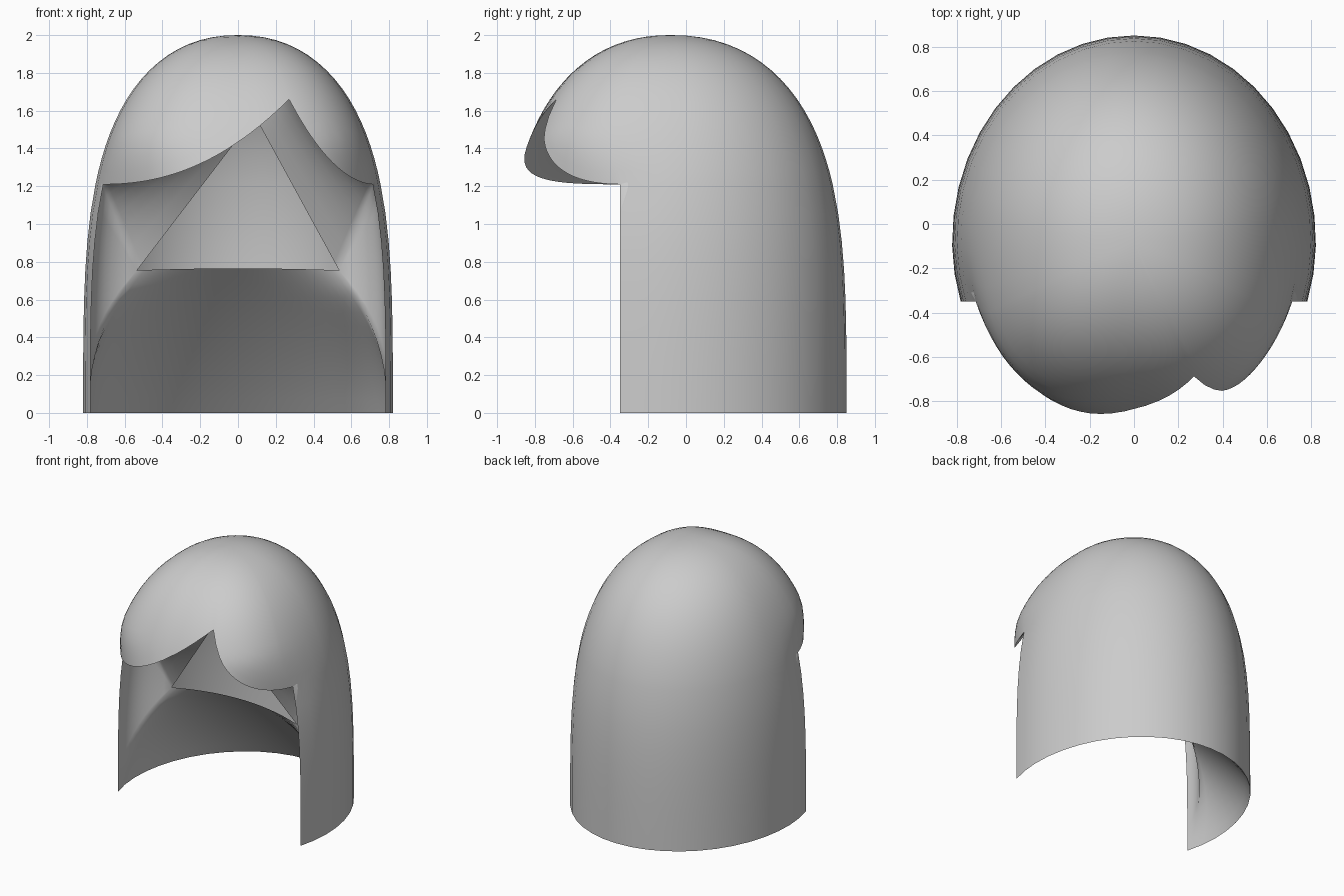
import bpy, bmesh
from math import sin, cos, asin, acos, pi, copysign
from mathutils import Vector

if "Cube" in bpy.data.objects:
    bpy.data.objects.remove(bpy.data.objects["Cube"])

TOP, BROW = 2.0, 1.21                 # crown, lower fringe line
CY, CUT = -0.08, 0.27                 # dome axis, distance from it to the side cut
WIDTH, BACK, FRONT = 0.82, 0.93, 0.89
PEAK_X, PEAK_Z, SIDE_X = 0.27, 1.66, 0.72


def scale(z):
    """Dome profile: 1 at the floor, 0 at the crown."""
    return max(0.0, 1 - (z / TOP) ** 3.6) ** 0.46


def squareness(z):
    """Exponent of the front outline, boxier above the fringe line."""
    return 2 + 0.6 * max(0.0, min(1.0, (z - BROW) / 0.25))


def point(angle, z):
    k, c, s = scale(z), cos(angle), sin(angle)
    if s > 0:
        return Vector((WIDTH * k * c, CY + BACK * k * s, z))
    e = 2 / squareness(z)
    return Vector((WIDTH * k * copysign(abs(c) ** e, c), CY - FRONT * k * abs(s) ** e, z))


def seam(z):
    """Angle of the straight side cut."""
    return asin(CUT / (FRONT * scale(min(z, BROW))))


def fringe_height(x):
    x = max(-SIDE_X, min(SIDE_X, x))
    if x < PEAK_X:
        t, p = (x + SIDE_X) / (PEAK_X + SIDE_X), 2.2
    else:
        t, p = (SIDE_X - x) / (SIDE_X - PEAK_X), 1.9
    return BROW + (PEAK_Z - BROW) * t ** p


def fringe_start(angle):
    z = 1.4
    for _ in range(40):
        z = 0.5 * z + 0.5 * fringe_height(point(angle, z).x)
    return z


def add_grid(bm, columns):
    verts = [[bm.verts.new(p) for p in col] for col in columns]
    for a, b in zip(verts, verts[1:]):
        for i in range(len(a) - 1):
            bm.faces.new((a[i], b[i], b[i + 1], a[i + 1]))


def finish(name, bm):
    bmesh.ops.remove_doubles(bm, verts=bm.verts, dist=0.0005)
    mesh = bpy.data.meshes.new(name)
    bm.to_mesh(mesh)
    bm.free()
    mesh.shade_smooth()
    bpy.context.collection.objects.link(bpy.data.objects.new(name, mesh))


def spread(a, b, n):
    return [a + (b - a) * i / n for i in range(n + 1)]


def rise(z0, n=18):
    return [z0 + (TOP - z0) * sin(s * pi / 2) for s in spread(0, 1, n)]


# Hair shell: back wall running up into the dome
shell = bmesh.new()
leg_z = spread(0, BROW, 8)
across = spread(0, 1, 26)
add_grid(shell, [[point(-seam(z) + (pi + 2 * seam(z)) * u, z)
                  for z in leg_z[:-1] + rise(BROW)] for u in across])

# Hair shell: two fringe lobes meeting at the parting
first, last = pi + seam(BROW), 2 * pi - seam(BROW)
peak_cos = (PEAK_X / (WIDTH * scale(PEAK_Z))) ** (squareness(PEAK_Z) / 2)
parting = 2 * pi - acos(peak_cos)
left_lobe, right_lobe = spread(first, parting, 24), spread(parting, last, 18)
for lobe in (left_lobe, right_lobe):
    add_grid(shell, [[point(a, z) for z in rise(fringe_start(a))] for a in lobe])
finish("hair_shell", shell)

# Inner lining: drawn from the shell's rim to a three-sided opening
corner_r, corner_l = Vector((-0.535, -0.045, 0.755)), Vector((0.535, -0.045, 0.755))
apex = Vector((0.09, -0.38, 1.57))


def rim_to_edge(angles, start, end):
    steps = spread(0, 1, len(angles) - 1)
    return [(point(a, fringe_start(a)), start.lerp(end, t)) for a, t in zip(angles, steps)]


def lining_column(rim, edge):
    """Line from rim to opening, bulged towards the shell."""
    lift = 0.17 * min(1.0, rim.z / BROW) ** 2
    bulge = Vector((0.1 * rim.x, 0.03, lift))
    return [rim.lerp(edge, s) + bulge * (4 * s * (1 - s)) for s in spread(0, 1, 10)]


pairs = []
for u in across:
    bow = Vector((0, 0.1, 0.01)) * (4 * u * (1 - u))
    angle = -seam(0) + (pi + 2 * seam(0)) * u
    pairs.append((point(angle, 0), corner_l.lerp(corner_r, u) + bow))
pairs += [(point(pi + seam(z), z), corner_r) for z in leg_z]
pairs += rim_to_edge(left_lobe, corner_r, apex)
pairs += rim_to_edge(right_lobe, apex, corner_l)
pairs += [(point(-seam(z), z), corner_l) for z in reversed(leg_z)]

lining = bmesh.new()
add_grid(lining, [lining_column(rim, edge) for rim, edge in reversed(pairs)])
finish("inner_lining", lining)
